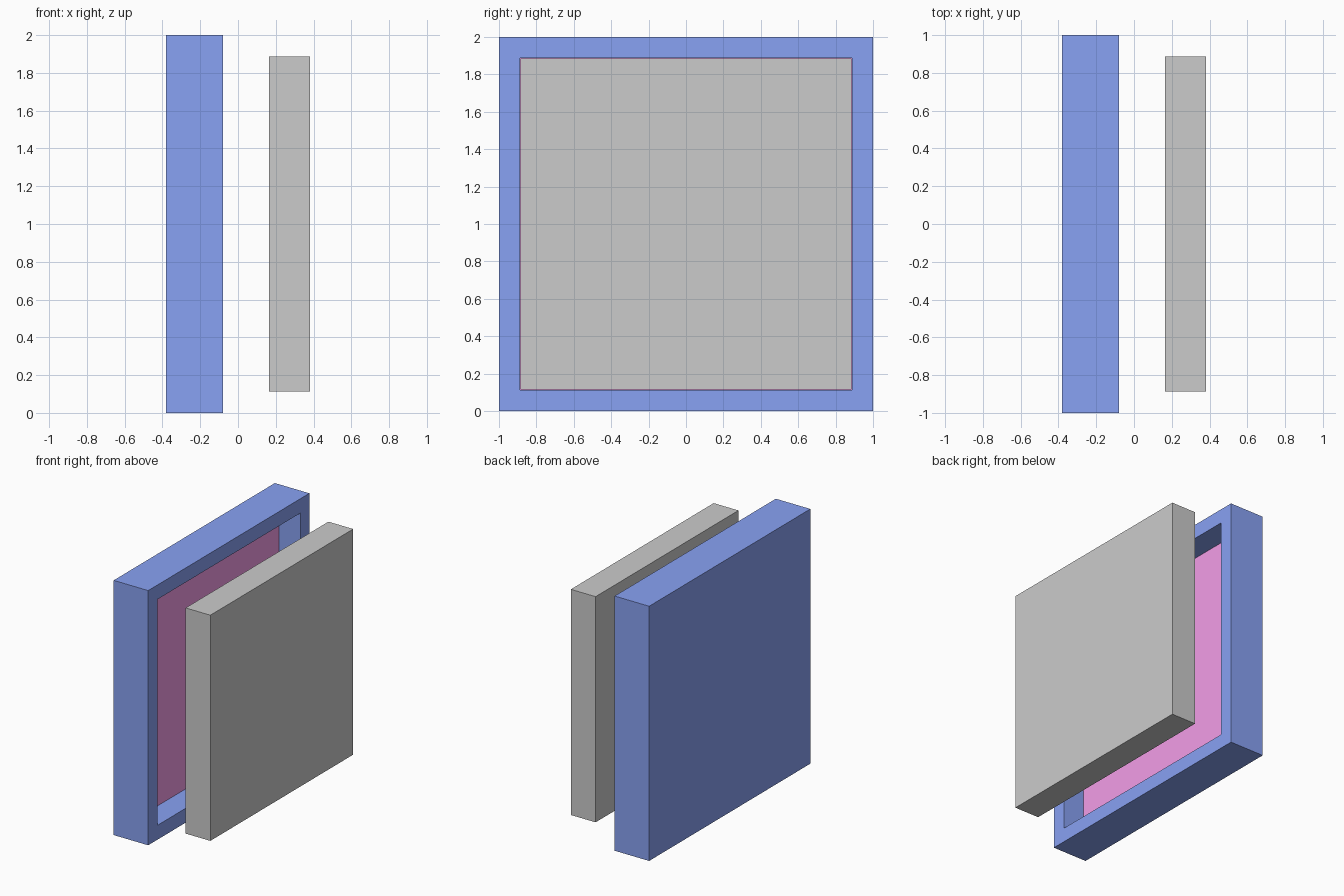
import bpy, bmesh
from mathutils import Matrix

if "Cube" in bpy.data.objects:
    bpy.data.objects.remove(bpy.data.objects["Cube"])


def material(name, rgb):
    m = bpy.data.materials.new(name)
    m.diffuse_color = (*rgb, 1)
    m.use_nodes = True
    m.node_tree.nodes["Principled BSDF"].inputs["Base Color"].default_value = m.diffuse_color
    return m


def box(name, x0, x1, half, recess=None, mats=()):
    """Square slab facing +x, optionally with a (rim, depth) recess."""
    bm = bmesh.new()
    bmesh.ops.create_cube(bm, size=1, matrix=Matrix.Translation(((x0 + x1) / 2, 0, 1))
                          @ Matrix.Diagonal((x1 - x0, 2 * half, 2 * half, 1)))
    if recess:
        rim, depth = recess
        bm.normal_update()
        front = max(bm.faces, key=lambda f: f.normal.x)
        bmesh.ops.inset_region(bm, faces=[front], thickness=rim, use_even_offset=True)
        floor = bmesh.ops.extrude_discrete_faces(bm, faces=[front])["faces"][0]
        bmesh.ops.translate(bm, verts=floor.verts, vec=(-depth, 0, 0))
        floor.material_index = 1
    bmesh.ops.recalc_face_normals(bm, faces=bm.faces)
    mesh = bpy.data.meshes.new(name)
    bm.to_mesh(mesh)
    bm.free()
    for m in mats:
        mesh.materials.append(m)
    ob = bpy.data.objects.new(name, mesh)
    bpy.context.collection.objects.link(ob)
    return ob


blue = material("blue", (0.25, 0.36, 0.90))
pink = material("pink", (0.90, 0.34, 0.81))

# Tray with a pink recess floor, and the plate that fits into it
box("tray", -0.38, -0.08, 1.0, recess=(0.113, 0.187), mats=(blue, pink))
box("plate", 0.165, 0.38, 0.886)
